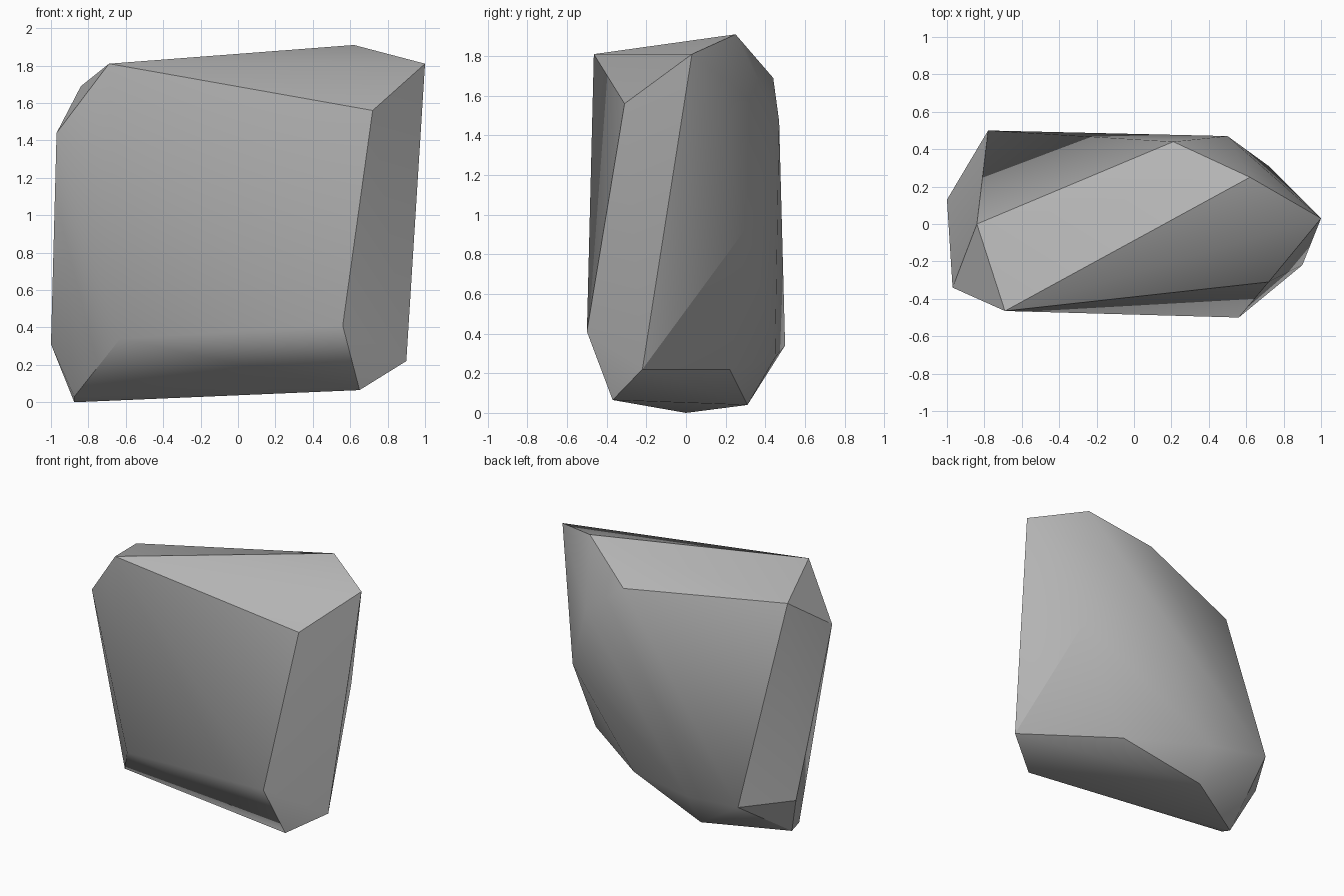
import bpy
import bmesh
import math

# Remove only the default cube
default_cube = bpy.data.objects.get("Cube")
if default_cube:
    bpy.data.objects.remove(default_cube, do_unlink=True)


def flat_material(name, colour):
    """One plain colour, shown in both viewport and render."""
    material = bpy.data.materials.new(name)
    material.use_nodes = True
    material.diffuse_color = colour
    shader = next(n for n in material.node_tree.nodes if n.type == "BSDF_PRINCIPLED")
    shader.inputs["Base Color"].default_value = colour
    shader.inputs["Roughness"].default_value = 0.9
    return material


def hull_object(name, corner_groups, material):
    """Convex boulder wrapped around groups of corner points."""
    mesh = bpy.data.meshes.new(name)
    bm = bmesh.new()
    for group in corner_groups:
        for corner in group:
            bm.verts.new(corner)
    bmesh.ops.convex_hull(bm, input=bm.verts[:])
    loose = [v for v in bm.verts if not v.link_faces]
    bmesh.ops.delete(bm, geom=loose, context="VERTS")
    bmesh.ops.recalc_face_normals(bm, faces=bm.faces[:])
    bm.to_mesh(mesh)
    bm.free()
    mesh.materials.append(material)
    obj = bpy.data.objects.new(name, mesh)
    bpy.context.collection.objects.link(obj)
    return obj


# Sloping crown of the boulder
crown = [
    (-0.69, -0.465, 1.81), (0.62, 0.25, 1.91), (1.0, 0.03, 1.81),
    (0.72, -0.31, 1.56), (-0.97, -0.34, 1.44), (-0.84, 0, 1.69),
    (0.21, 0.44, 1.69), (0.5, 0.47, 1.47),
]

# Widest part of the flanks
flanks = [
    (0.72, 0.31, 0.94), (0.56, -0.5, 0.41), (-0.63, -0.41, 0.34),
    (-1.0, 0.13, 0.31), (-0.78, 0.5, 0.34), (-0.33, 0.45, 0.28),
]

# Chipped underside
underside = [
    (0.9, -0.22, 0.22), (0.28, 0.22, 0.22), (0.65, -0.37, 0.065),
    (-0.34, 0.31, 0.04), (-0.875, -0.087, 0.03), (-0.875, 0, 0),
]

stone_grey = flat_material("stone grey", (0.45, 0.45, 0.45, 1))
boulder = hull_object("boulder", [crown, flanks, underside], stone_grey)

# Soft shading across shallow facets, crisp edges at the chips
bpy.ops.object.select_all(action="DESELECT")
boulder.select_set(True)
bpy.context.view_layer.objects.active = boulder
bpy.ops.object.shade_smooth_by_angle(angle=math.radians(30))
